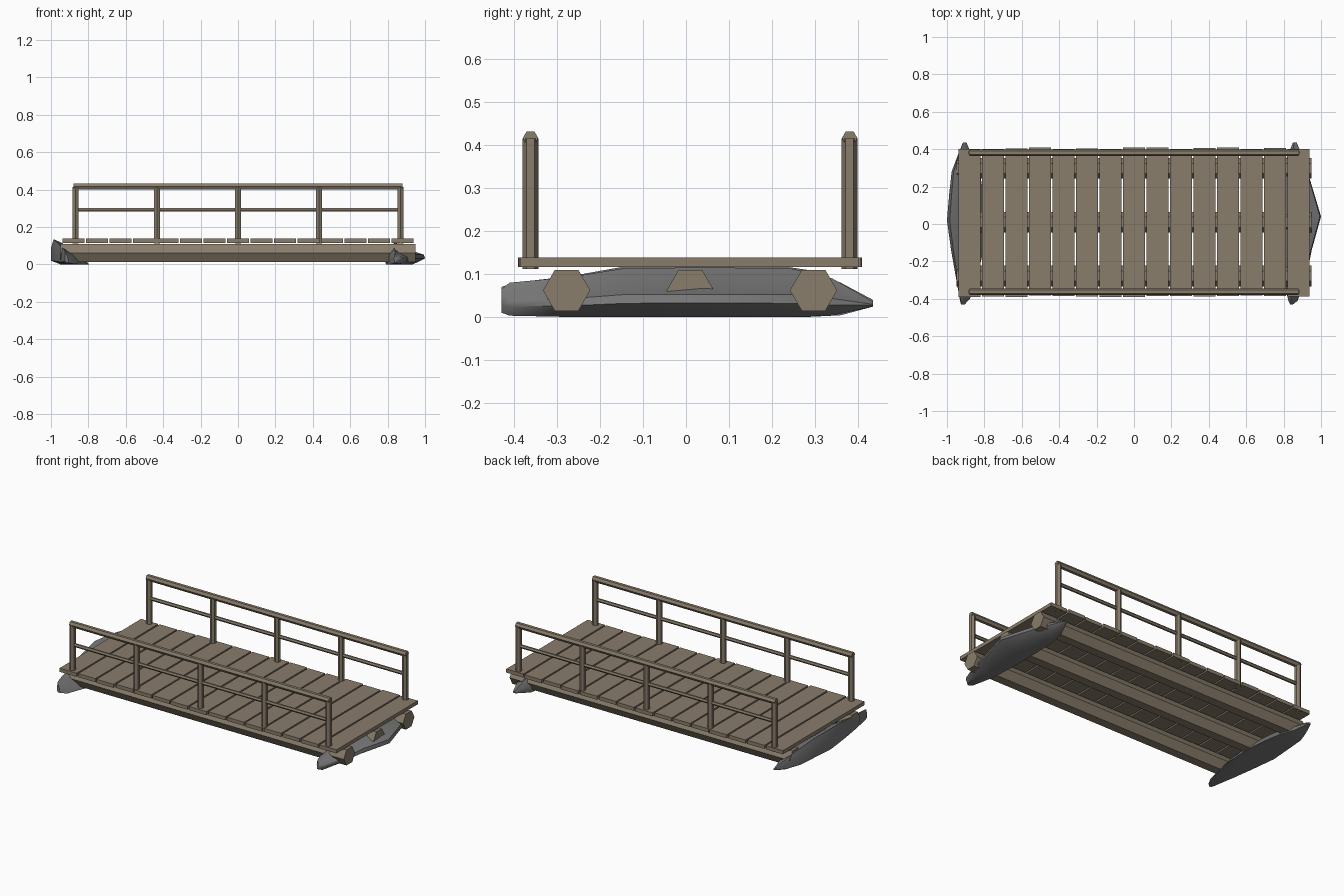
import bpy, math, random

random.seed(4)
if "Cube" in bpy.data.objects:
    bpy.data.objects.remove(bpy.data.objects["Cube"])


def make_material(name, rgb):
    mat = bpy.data.materials.new(name)
    mat.use_nodes = True
    mat.diffuse_color = (*rgb, 1)
    mat.node_tree.nodes["Principled BSDF"].inputs["Base Color"].default_value = (*rgb, 1)
    return mat


wood = make_material("weathered_wood", (0.25, 0.205, 0.148))
stone = make_material("grey_stone", (0.19, 0.19, 0.19))


def loft(name, rings, mat, smooth=False):
    """Skin a list of equal-length point rings and cap both ends."""
    n = len(rings[0])
    verts = [p for ring in rings for p in ring]
    faces = []
    for i in range(len(rings) - 1):
        for j in range(n):
            k = (j + 1) % n
            faces.append((i * n + j, i * n + k, (i + 1) * n + k, (i + 1) * n + j))
    faces.append(tuple(reversed(range(n))))
    faces.append(tuple(range(len(verts) - n, len(verts))))
    mesh = bpy.data.meshes.new(name)
    mesh.from_pydata(verts, [], faces)
    mesh.materials.append(mat)
    obj = bpy.data.objects.new(name, mesh)
    bpy.context.collection.objects.link(obj)
    # Make every face point outward
    import bmesh
    bm = bmesh.new()
    bm.from_mesh(mesh)
    bmesh.ops.recalc_face_normals(bm, faces=bm.faces)
    bm.to_mesh(mesh)
    bm.free()
    if smooth:
        mesh.polygons.foreach_set("use_smooth", [True] * len(mesh.polygons))
        mesh.set_sharp_from_angle(angle=math.radians(40))
    return obj


def hex_bar(name, axis, lo, hi, y, other, r):
    """Six-sided bar along x or z, with two corners pointing along y."""
    rings = []
    for t in (lo, hi):
        ring = []
        for i in range(6):
            a = i * math.pi / 3
            b, c = y + r * math.cos(a), other + r * math.sin(a)
            ring.append((t, b, c) if axis == "x" else (c, b, t))
        rings.append(ring)
    return loft(name, rings, wood)


# Three log beams under the deck
for side, y in (("front", -0.278), ("middle", 0.01), ("back", 0.297)):
    hex_bar(side + "_log", "x", -0.95, 0.95, y, 0.062, 0.055)

# Deck planks with slightly uneven ends
PLANKS, PITCH = 15, 0.1257
for i in range(PLANKS):
    x = (i - (PLANKS - 1) / 2) * PITCH
    front = -0.387 + random.uniform(-0.005, 0.005)
    back = 0.405 + random.uniform(-0.005, 0.005)
    rings = [[(x + s * 0.058, y, z) for y, z in
              ((front, 0.116), (back, 0.116), (back, 0.138), (front, 0.138))]
             for s in (-1, 1)]
    loft(f"plank_{i + 1}", rings, wood)

# Railings: posts, top rail, middle rail
for side, y in (("front", -0.362), ("back", 0.381)):
    for i in range(5):
        hex_bar(f"{side}_post_{i + 1}", "z", 0.112, 0.415, y, (i - 2) * 0.434, 0.0185)
    hex_bar(side + "_top_rail", "x", -0.88, 0.88, y, 0.4165, 0.018)
    hex_bar(side + "_middle_rail", "x", -0.87, 0.87, y, 0.292, 0.011)


def end_stone(name, profile, stations):
    """Stretch a unit profile between inner/outer x and low/high z at each y."""
    rings = [[(a + u * (b - a), y, lo + v * (hi - lo)) for u, v in profile]
             for y, a, b, lo, hi in stations]
    return loft(name, rings, stone, smooth=True)


# Left stone slopes outward below the log ends
end_stone("left_stone",
          ((0.05, 0), (0.7, 0), (1, 0.28), (0.97, 0.46), (0.66, 0.65), (0.3, 1), (0, 0.5)),
          ((-0.43, 0.835, 0.85, 0.01, 0.065),
           (-0.41, 0.825, 0.875, 0.003, 0.08),
           (-0.27, 0.795, 0.925, 0, 0.093),
           (-0.14, 0.785, 0.95, 0, 0.114),
           (0.04, 0.78, 1.0, 0, 0.115),
           (0.24, 0.79, 0.94, 0, 0.114),
           (0.34, 0.81, 0.91, 0.003, 0.09),
           (0.435, 0.85, 0.87, 0.024, 0.036)))

# Right stone rises in front of the log ends
end_stone("right_stone",
          ((0.03, 0), (0.75, 0), (1, 0.15), (1, 0.66), (0.93, 1), (0.78, 0.9), (0.25, 0.45)),
          ((-0.43, -0.905, -0.925, 0.01, 0.07),
           (-0.4, -0.875, -0.932, 0.003, 0.08),
           (-0.27, -0.83, -0.955, 0, 0.095),
           (-0.14, -0.8, -0.978, 0, 0.118),
           (0.02, -0.79, -1.0, 0, 0.135),
           (0.16, -0.8, -0.988, 0, 0.128),
           (0.28, -0.82, -0.975, 0, 0.11),
           (0.36, -0.86, -0.945, 0.004, 0.08),
           (0.435, -0.895, -0.915, 0.024, 0.04)))
